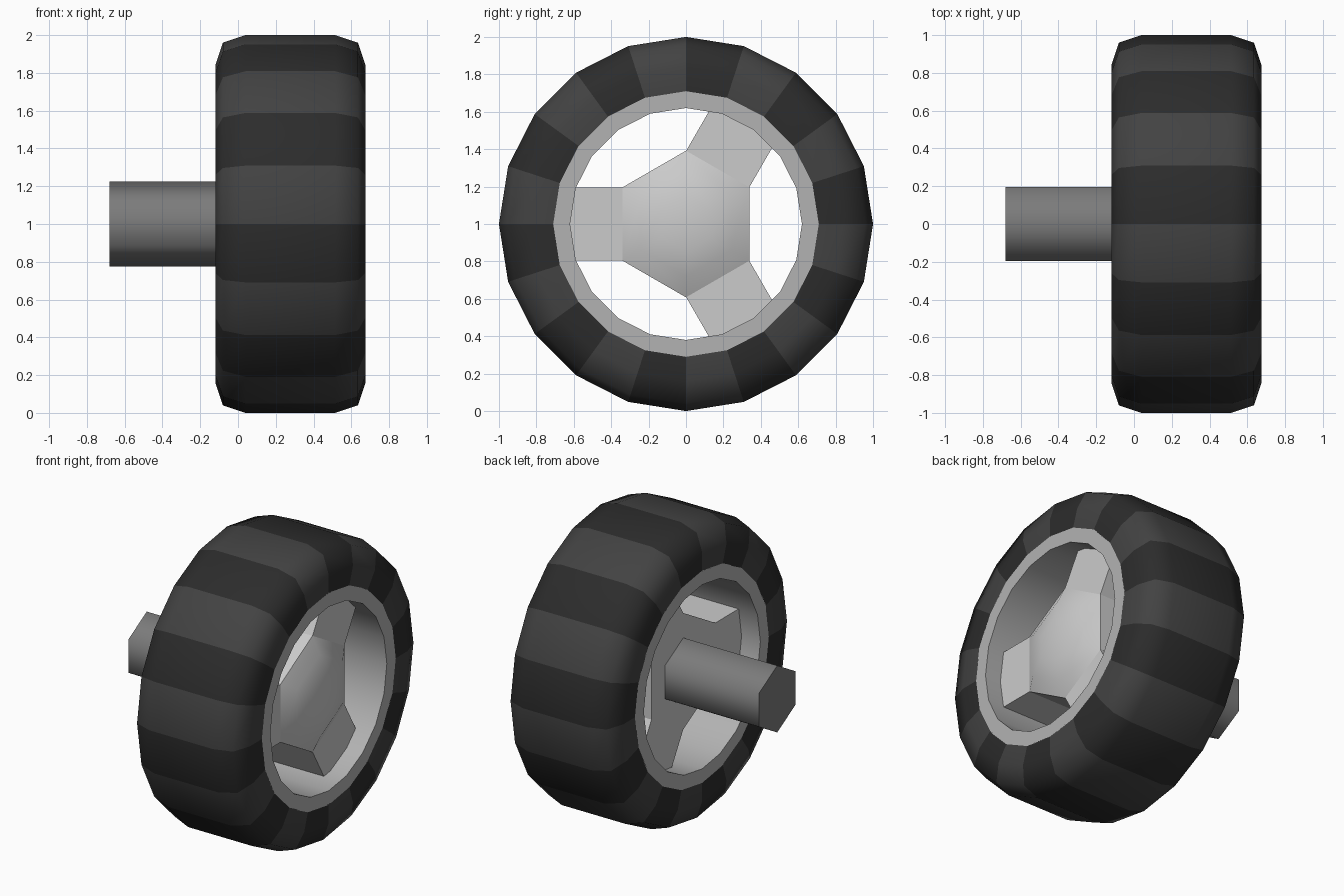
import bpy, bmesh
from math import sin, cos, radians, tau

if "Cube" in bpy.data.objects:
    bpy.data.objects.remove(bpy.data.objects["Cube"])

AXIS_Z = 1.0


def paint(name, value):
    mat = bpy.data.materials.new(name)
    mat.diffuse_color = (value, value, value, 1)
    mat.use_nodes = True
    mat.node_tree.nodes["Principled BSDF"].inputs["Base Color"].default_value = mat.diffuse_color
    return mat


def finish(name, bm, mats, angle):
    bmesh.ops.recalc_face_normals(bm, faces=bm.faces)
    me = bpy.data.meshes.new(name)
    bm.to_mesh(me)
    bm.free()
    for m in mats:
        me.materials.append(m)
    ob = bpy.data.objects.new(name, me)
    bpy.context.collection.objects.link(ob)
    bpy.ops.object.select_all(action='DESELECT')
    ob.select_set(True)
    bpy.context.view_layer.objects.active = ob
    bpy.ops.object.shade_smooth_by_angle(angle=radians(angle))
    return ob


def lathe(name, profile, sides, mats, angle, ring):
    """Turn (x, radius) points round the wheel axis; a ring profile closes on itself."""
    bm = bmesh.new()
    cols = [[bm.verts.new((x, r * sin(tau * k / sides), AXIS_Z + r * cos(tau * k / sides)))
             for x, r in profile] for k in range(sides)]
    n = len(profile)
    for k in range(sides):
        a, b = cols[k], cols[(k + 1) % sides]
        for i in range(n if ring else n - 1):
            j = (i + 1) % n
            f = bm.faces.new((a[i], a[j], b[j], b[i]))
            f.material_index = k % len(mats)
    bmesh.ops.remove_doubles(bm, verts=bm.verts, dist=0.0005)
    return finish(name, bm, mats, angle)


tread_dark = paint("rubber_dark", 0.025)
tread_light = paint("rubber_light", 0.055)
rim_grey = paint("rim_grey", 0.45)
axle_grey = paint("axle_grey", 0.2)
hub_grey = paint("hub_grey", 0.8)

# Tyre with alternating tread segments
tyre_profile = [(-0.12, 0.71), (-0.12, 0.84), (-0.08, 0.96), (0.04, 1.0),
                (0.515, 1.0), (0.635, 0.96), (0.675, 0.84), (0.675, 0.71)]
lathe("tyre", tyre_profile, 20, [tread_dark, tread_light], 60, True)

# Rim tube inside the tyre
lathe("rim", [(-0.12, 0.62), (-0.12, 0.715), (0.675, 0.715), (0.675, 0.62)],
      20, [rim_grey], 40, True)

# Hexagonal hub with domed cap
lathe("hub", [(0.02, 0), (0.02, 0.392), (0.555, 0.392), (0.61, 0.28), (0.64, 0.15), (0.65, 0)],
      6, [hub_grey], 50, False)

# Hexagonal axle
lathe("axle", [(-0.68, 0), (-0.68, 0.225), (0.03, 0.225), (0.03, 0)],
      6, [axle_grey], 65, False)

# Three spokes from hub to rim
for i in range(3):
    bm = bmesh.new()
    bmesh.ops.create_cube(bm, size=1)
    for v in bm.verts:
        v.co = (0.2875 + v.co.x * 0.535, v.co.y * 0.39, 0.485 + v.co.z * 0.33)
    spoke = finish(f"spoke_{i + 1}", bm, [hub_grey], 30)
    spoke.location.z = AXIS_Z
    spoke.rotation_euler.x = radians(90 + 120 * i)
